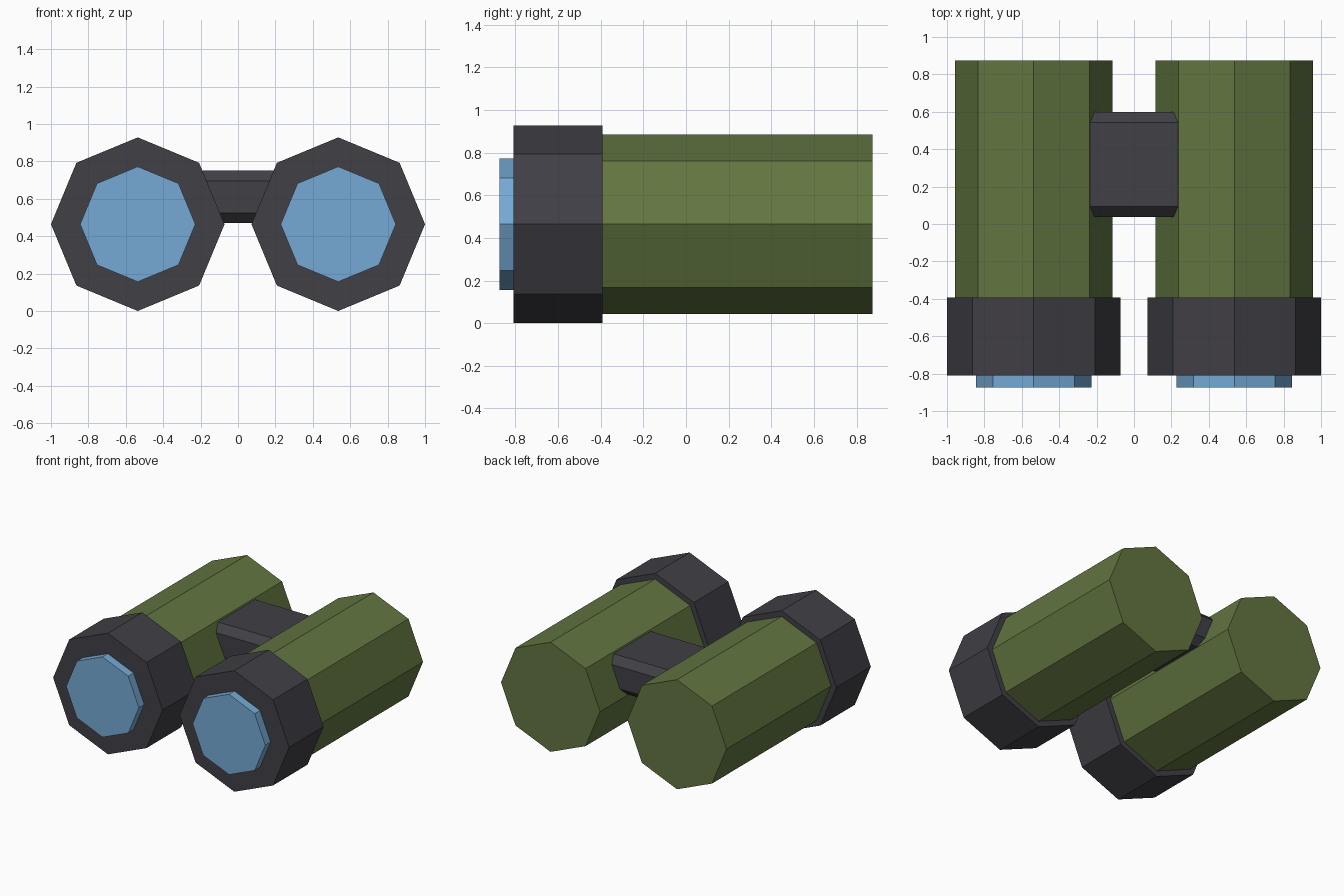
import bpy
import bmesh
from math import radians
from mathutils import Matrix

cube = bpy.data.objects.get("Cube")
if cube:
    bpy.data.objects.remove(cube, do_unlink=True)


def material(name, rgb):
    mat = bpy.data.materials.new(name)
    mat.use_nodes = True
    mat.diffuse_color = (*rgb, 1)
    mat.node_tree.nodes["Principled BSDF"].inputs["Base Color"].default_value = (*rgb, 1)
    return mat


green = material("olive green", (0.122, 0.178, 0.051))
dark = material("charcoal", (0.052, 0.050, 0.060))
blue = material("lens blue", (0.18, 0.40, 0.66))

TUBE_X, AXIS_Z = 0.536, 0.464


def add_object(name, bm, mat):
    mesh = bpy.data.meshes.new(name)
    bm.to_mesh(mesh)
    bm.free()
    mesh.materials.append(mat)
    obj = bpy.data.objects.new(name, mesh)
    bpy.context.collection.objects.link(obj)


def octagon_tube(name, x, radius, y_front, y_back, mat):
    """Eight-sided cylinder lying along y, with a corner pointing up."""
    bm = bmesh.new()
    place = Matrix.Translation((x, (y_front + y_back) / 2, AXIS_Z))
    bmesh.ops.create_cone(bm, cap_ends=True, segments=8, radius1=radius, radius2=radius,
                          depth=y_back - y_front,
                          matrix=place @ Matrix.Rotation(radians(90), 4, "X"))
    add_object(name, bm, mat)


# Two matching tubes, each with a front hood and a protruding lens
for side, sign in (("left", 1), ("right", -1)):
    x = sign * TUBE_X
    octagon_tube(side + "_barrel", x, 0.42, -0.45, 0.875, green)
    octagon_tube(side + "_hood", x, 0.464, -0.81, -0.392, dark)
    octagon_tube(side + "_lens", x, 0.308, -0.875, -0.79, blue)

# Bridge block between the barrels, chamfered along its x edges
bm = bmesh.new()
bmesh.ops.create_cube(bm, size=1, matrix=Matrix.Translation((0, 0.318, 0.61))
                      @ Matrix.Diagonal((0.6, 0.56, 0.28, 1)))
long_edges = [e for e in bm.edges if abs(e.verts[0].co.x - e.verts[1].co.x) > 0.1]
bmesh.ops.bevel(bm, geom=long_edges, offset=0.055, segments=1, affect="EDGES")
add_object("bridge", bm, dark)
